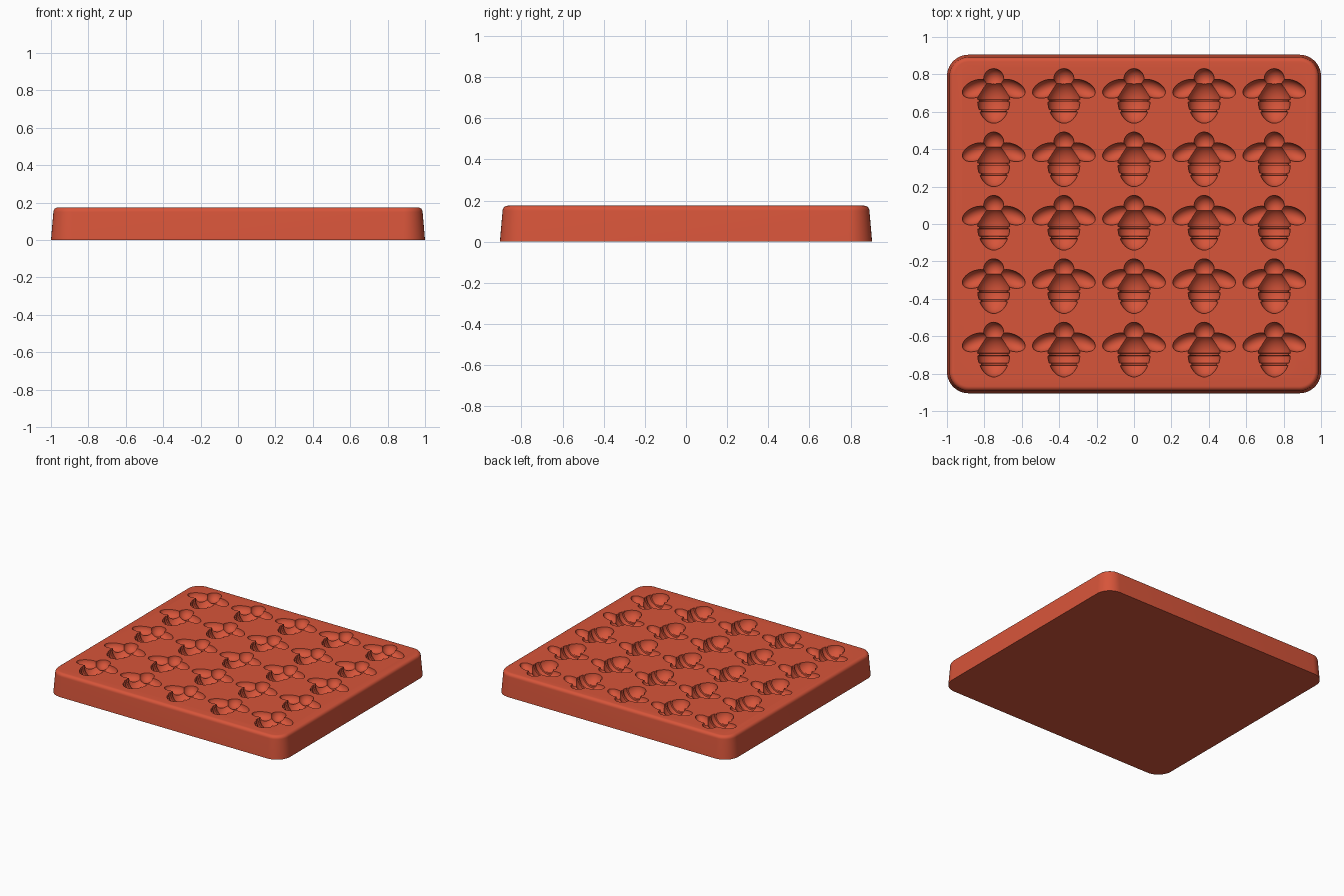
import bpy, bmesh
from math import pi, sin, cos, sqrt, radians
from mathutils import Matrix

cube = bpy.data.objects.get("Cube")
if cube:
    bpy.data.objects.remove(cube, do_unlink=True)

HEIGHT = 0.175
PITCH_X, PITCH_Y = 0.375, 0.339

red = bpy.data.materials.new("silicone red")
red.use_nodes = True
red.diffuse_color = (0.68, 0.09, 0.042, 1)
red.node_tree.nodes["Principled BSDF"].inputs["Base Color"].default_value = red.diffuse_color


def finish(name, bm):
    bmesh.ops.recalc_face_normals(bm, faces=bm.faces)
    mesh = bpy.data.meshes.new(name)
    bm.to_mesh(mesh)
    bm.free()
    mesh.materials.append(red)
    ob = bpy.data.objects.new(name, mesh)
    bpy.context.collection.objects.link(ob)
    return ob


def loft(name, rings):
    """Skin a stack of closed point rings and cap both ends."""
    bm = bmesh.new()
    loops = [[bm.verts.new(p) for p in ring] for ring in rings]
    n = len(loops[0])
    for a, b in zip(loops, loops[1:]):
        for i in range(n):
            j = (i + 1) % n
            bm.faces.new((a[i], a[j], b[j], b[i]))
    bm.faces.new(loops[0])
    bm.faces.new(loops[-1])
    return finish(name, bm)


def ellipsoid(name, centre, size, turn=0):
    bm = bmesh.new()
    place = (Matrix.Translation(centre) @ Matrix.Rotation(turn, 4, 'Z')
             @ Matrix.Diagonal((*size, 1)))
    bmesh.ops.create_uvsphere(bm, u_segments=32, v_segments=18, radius=1, matrix=place)
    return finish(name, bm)


def apply_modifier(ob, mod):
    bpy.context.view_layer.objects.active = ob
    bpy.ops.object.modifier_apply(modifier=mod.name)


def boolean(ob, other, operation):
    mod = ob.modifiers.new("cut", 'BOOLEAN')
    mod.operation, mod.object, mod.solver = operation, other, 'MANIFOLD'
    apply_modifier(ob, mod)
    bpy.data.objects.remove(other, do_unlink=True)


def rounded_rect(half_x, half_y, radius, z, steps=10):
    points = []
    for k, (sx, sy) in enumerate(((1, 1), (-1, 1), (-1, -1), (1, -1))):
        for i in range(steps + 1):
            a = (k + i / steps) * pi / 2
            points.append((sx * (half_x - radius) + radius * cos(a),
                           sy * (half_y - radius) + radius * sin(a), z))
    return points


# Tray: drafted walls with a rounded top rim
EDGE = 0.025
profile = [(0, 0)]
for i in range(7):
    a = i / 6 * pi / 2
    profile.append((0.013 + EDGE * (1 - cos(a)), HEIGHT - EDGE + EDGE * sin(a)))
tray = loft("mould_tray", [rounded_rect(1 - d, 0.905 - d, 0.115 - d, z) for d, z in profile])

# Bee body: egg turned about the y axis, with two narrow pinched bands
SURFACE = HEIGHT + 0.002
stations = [-0.99 + 1.98 * i / 24 for i in range(25)]
bands = (-0.02, -0.072)
samples = [(-0.025 + 0.115 * t, 0.086 * sqrt(1 - t * t) * (1 + 0.06 * t)) for t in stations]


def egg_radius(y):
    t = (y + 0.025) / 0.115
    return 0.086 * sqrt(1 - t * t) * (1 + 0.06 * t)


for band in bands:
    samples = [s for s in samples if abs(s[0] - band) > 0.009]
    for offset, pinch in ((-0.007, 0), (-0.005, 0.01), (0.005, 0.01), (0.007, 0)):
        samples.append((band + offset, egg_radius(band + offset) - pinch))
samples.sort()
bee = loft("bee_cutter", [[(r * cos(k * pi / 16), y, SURFACE + r * sin(k * pi / 16))
                           for k in range(32)] for y, r in samples])

# Head and mirrored wings joined to the body
boolean(bee, ellipsoid("head", (0, 0.098, SURFACE), (0.054, 0.055, 0.055)), 'UNION')
for side in (-1, 1):
    wing = ellipsoid("wing", (side * 0.095, 0.045, SURFACE),
                     (0.077, 0.045, 0.05), side * radians(-22))
    boolean(bee, wing, 'UNION')

# Five by five grid of bees, cut into the tray
bee.location = (-2 * PITCH_X, -2 * PITCH_Y, 0)
for axis, pitch in ((0, PITCH_X), (1, PITCH_Y)):
    array = bee.modifiers.new("grid", 'ARRAY')
    array.count = 5
    array.use_relative_offset = False
    array.use_constant_offset = True
    offset = [0, 0, 0]
    offset[axis] = pitch
    array.constant_offset_displace = offset
    apply_modifier(bee, array)
bpy.context.view_layer.update()
boolean(tray, bee, 'DIFFERENCE')

# Smooth shading with crisp cavity edges
bpy.ops.object.select_all(action='DESELECT')
tray.select_set(True)
bpy.context.view_layer.objects.active = tray
bpy.ops.object.shade_smooth_by_angle(angle=radians(32))
